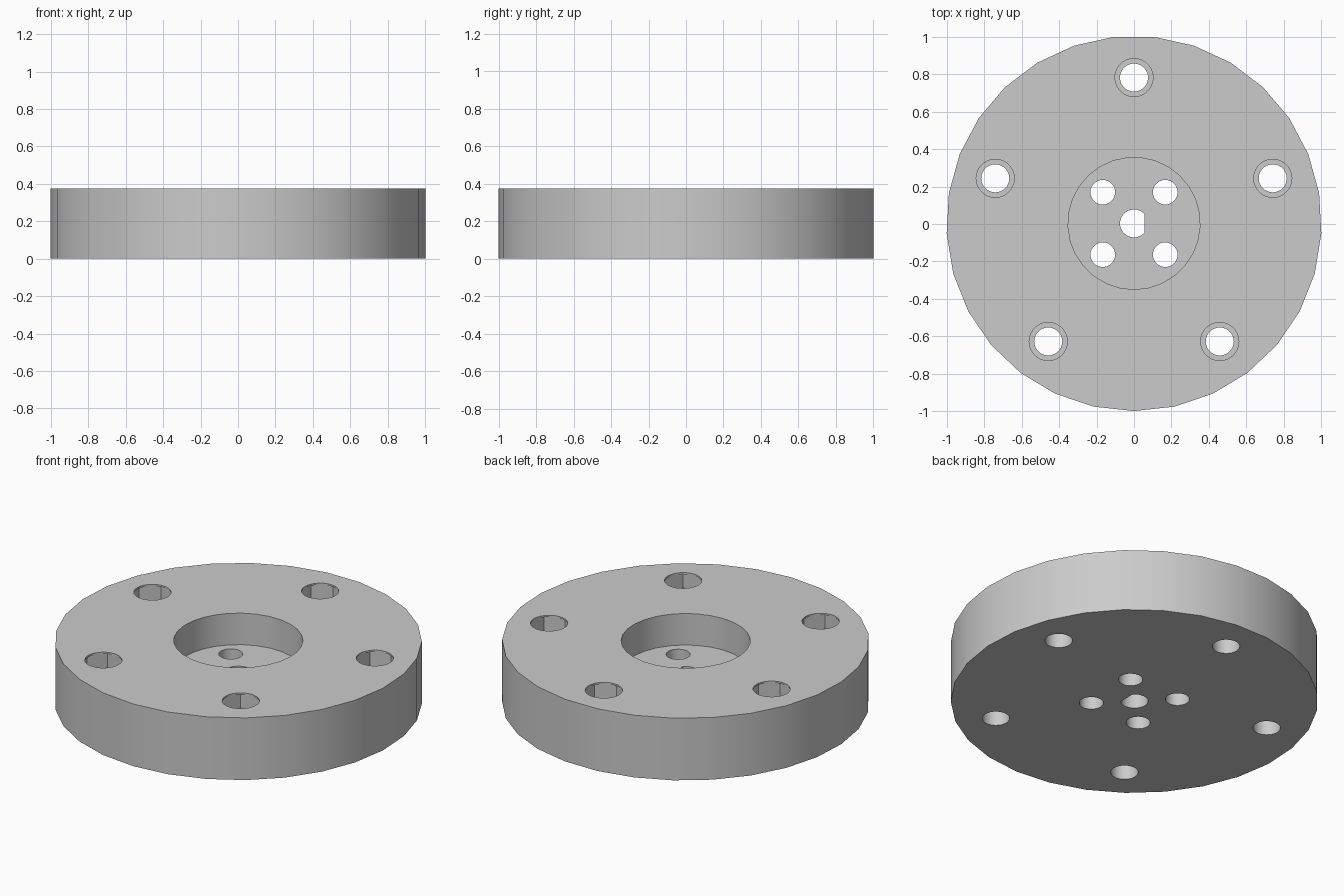
import bpy
import math

if "Cube" in bpy.data.objects:
    bpy.data.objects.remove(bpy.data.objects["Cube"])

HEIGHT = 0.375
CY = 0.003          # odd-sided rim is centred by its bounds
FLOOR = 0.185       # pocket floor height

grey = bpy.data.materials.new("light_grey")
grey.diffuse_color = (0.6, 0.6, 0.6, 1)
grey.use_nodes = True
grey.node_tree.nodes["Principled BSDF"].inputs["Base Color"].default_value = grey.diffuse_color


def prism(name, sides, radius, x, y, z0, z1, start=0.0, flat=None):
    """Upright prism; flat limits local x to make a D profile."""
    ring = []
    for i in range(sides):
        a = start + i * math.tau / sides
        px, py = radius * math.cos(a), radius * math.sin(a)
        if flat is not None:
            if px > flat:
                # keep only the two corners of the flat
                continue
        ring.append((px, py))
    if flat is not None:
        h = math.sqrt(radius * radius - flat * flat)
        ring += [(flat, -h), (flat, h)]
        ring.sort(key=lambda p: math.atan2(p[1], p[0]))
    n = len(ring)
    verts = [(x + px, y + py, z) for z in (z0, z1) for px, py in ring]
    faces = [tuple(range(n))[::-1], tuple(range(n, 2 * n))]
    faces += [(i, (i + 1) % n, n + (i + 1) % n, n + i) for i in range(n)]
    mesh = bpy.data.meshes.new(name)
    mesh.from_pydata(verts, [], faces)
    mesh.materials.append(grey)
    obj = bpy.data.objects.new(name, mesh)
    bpy.context.collection.objects.link(obj)
    return obj


# Round hub plate
plate = prism("hub_plate", 29, 1.003, 0, CY, 0, HEIGHT, start=-math.pi / 2)


def cut(*args, **kwargs):
    cutter = prism("cutter", *args, **kwargs)
    cutter.hide_render = True
    bpy.context.view_layer.objects.active = plate
    mod = plate.modifiers.new("cut", 'BOOLEAN')
    mod.operation = 'DIFFERENCE'
    mod.solver = 'EXACT'
    mod.object = cutter
    bpy.ops.object.modifier_apply(modifier=mod.name)
    bpy.data.objects.remove(cutter, do_unlink=True)


# Central pocket
cut(29, 0.353, 0, CY, FLOOR, HEIGHT + 0.1, start=-math.pi / 2)

# D-shaped shaft hole
cut(28, 0.075, 0, CY, -0.1, HEIGHT, flat=0.055)

# Four inner screw holes
for sx in (-1, 1):
    for sy in (-1, 1):
        cut(28, 0.066, sx * 0.167, CY + sy * 0.167, -0.1, HEIGHT)

# Five outer bolt holes with hexagonal nut seats below a round mouth
for k in range(5):
    a = math.pi / 2 + k * math.tau / 5
    x, y = 0.78 * math.cos(a), CY + 0.78 * math.sin(a)
    cut(28, 0.075, x, y, -0.1, HEIGHT + 0.1)
    cut(6, 0.12, x, y, HEIGHT - 0.1, HEIGHT - 0.01, start=a)
    cut(28, 0.102, x, y, HEIGHT - 0.05, HEIGHT + 0.1)

# Smooth curved walls, crisp rims
bpy.ops.object.select_all(action='DESELECT')
plate.select_set(True)
bpy.context.view_layer.objects.active = plate
bpy.ops.object.shade_smooth_by_angle(angle=math.radians(30))
